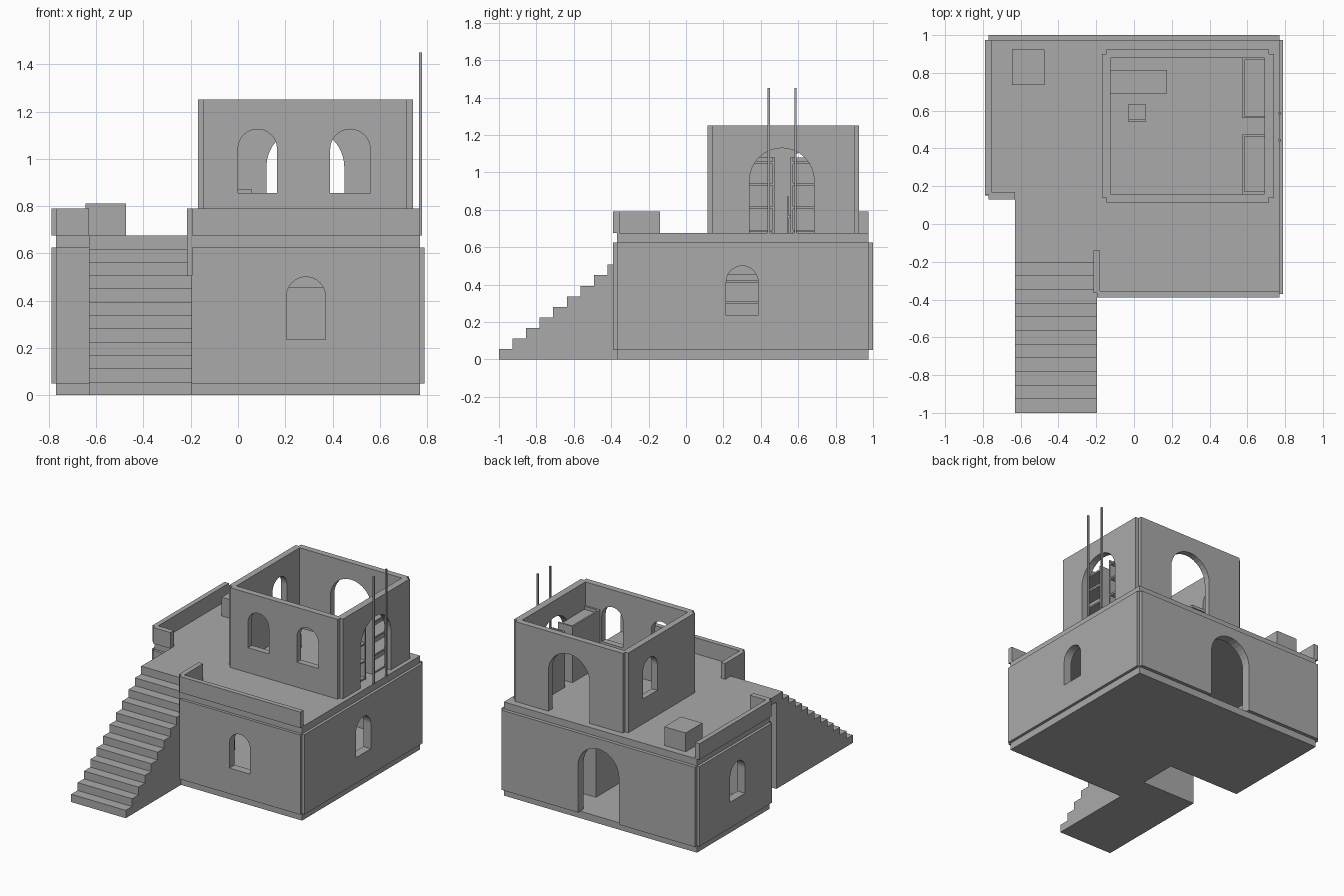
import bpy, bmesh, math

cube = bpy.data.objects.get("Cube")
if cube:
    bpy.data.objects.remove(cube, do_unlink=True)

GREY = (0.4, 0.4, 0.4, 1.0)
plaster = bpy.data.materials.new("plaster_grey")
plaster.use_nodes = True
plaster.diffuse_color = GREY
plaster.node_tree.nodes["Principled BSDF"].inputs["Base Color"].default_value = GREY


def prism(name, pts, d0, d1, axis):
    """Extrude a flat outline from d0 to d1 along an axis."""
    place = {"x": lambda a, b, d: (d, a, b),
             "y": lambda a, b, d: (a, d, b),
             "z": lambda a, b, d: (a, b, d)}[axis]
    bm = bmesh.new()
    low = [bm.verts.new(place(a, b, d0)) for a, b in pts]
    high = [bm.verts.new(place(a, b, d1)) for a, b in pts]
    bm.faces.new(low)
    bm.faces.new(high)
    for i in range(len(pts)):
        j = (i + 1) % len(pts)
        bm.faces.new((low[i], low[j], high[j], high[i]))
    bmesh.ops.recalc_face_normals(bm, faces=bm.faces)
    mesh = bpy.data.meshes.new(name)
    bm.to_mesh(mesh)
    bm.free()
    mesh.materials.append(plaster)
    obj = bpy.data.objects.new(name, mesh)
    bpy.context.collection.objects.link(obj)
    return obj


def rect(x0, x1, y0, y1):
    return [(x0, y0), (x1, y0), (x1, y1), (x0, y1)]


def box(name, x0, x1, y0, y1, z0, z1):
    return prism(name, rect(x0, x1, y0, y1), z0, z1, "z")


def arch(axis, a0, a1, z0, z1, d0, d1):
    """Round-topped cutter through a wall."""
    r = (a1 - a0) / 2
    mid = (a0 + a1) / 2
    pts = [(a0, z0), (a1, z0)]
    for i in range(17):
        t = math.pi * i / 16
        pts.append((mid + r * math.cos(t), z1 - r + r * math.sin(t)))
    cutter = prism("opening_cutter", pts, d0, d1, axis)
    cutter.hide_render = True
    return cutter


def carve(targets, cutters):
    """Cut the openings, then discard the cutters."""
    for obj in targets:
        for c in cutters:
            mod = obj.modifiers.new("opening", "BOOLEAN")
            mod.operation = "DIFFERENCE"
            mod.solver = "EXACT"
            mod.object = c
    bpy.context.view_layer.update()
    dg = bpy.context.evaluated_depsgraph_get()
    done = [(o, bpy.data.meshes.new_from_object(o.evaluated_get(dg))) for o in targets]
    for obj, mesh in done:
        obj.modifiers.clear()
        obj.data = mesh
    for c in cutters:
        bpy.data.objects.remove(c, do_unlink=True)


def bookcase(name, x0, x1, y0, y1, z0, z1, levels):
    t = 0.012
    box(name + "_back", x0, x0 + t, y0, y1, z0, z1)
    box(name + "_end_near", x0 + t, x1, y0, y0 + t, z0, z1)
    box(name + "_end_far", x0 + t, x1, y1 - t, y1, z0, z1)
    for z in levels:
        box(name + "_shelf", x0 + t, x1, y0 + t, y1 - t, z, z + t)


# Ground storey: floor, hollow walls, roof terrace
FLOOR, EAVE, ROOF, RAIL, TOP = 0.05, 0.625, 0.675, 0.79, 1.25
L, R, F, B = -0.77, 0.77, -0.37, 0.975
STAIR_L, STAIR_R, STAIR_END, NOTCH = -0.63, -0.195, -0.13, 0.15


def ell(g):
    """L-shaped plan, shrunk inwards by g."""
    return [(L + g, B - g), (R - g, B - g), (R - g, F + g),
            (STAIR_R + g, F + g), (STAIR_R + g, NOTCH + g), (L + g, NOTCH + g)]


prism("ground_floor", ell(0), 0, FLOOR, "z")
prism("roof_terrace", [(L, B), (R, B), (R, F), (STAIR_R, F), (STAIR_R, STAIR_END),
                       (STAIR_L, STAIR_END), (STAIR_L, NOTCH), (L, NOTCH)], EAVE, ROOF, "z")
walls = prism("lower_walls", ell(0), FLOOR, EAVE, "z")
room = prism("room_cutter", ell(0.04), 0, ROOF, "z")
P = 0.02
panels = [
    box("left_panel", L - P, L, NOTCH, B, FLOOR, EAVE),
    box("right_panel", R, R + P, F, B, FLOOR, EAVE),
    box("back_panel", L, R, B, B + P + 0.005, FLOOR, EAVE),
    box("front_panel", STAIR_R, R, F - P, F, FLOOR, EAVE),
    box("recess_panel", L, STAIR_R, NOTCH - P, NOTCH, FLOOR, EAVE),
]
carve([walls] + panels, [
    room,
    arch("y", 0.205, 0.37, 0.235, 0.5, -0.5, -0.25),
    arch("y", -0.165, 0.162, 0.03, 0.55, 0.85, 1.1),
    arch("x", 0.215, 0.385, 0.235, 0.5, 0.65, 0.9),
    arch("x", 0.455, 0.625, 0.235, 0.5, -0.9, -0.65),
])
bookcase("lower_bookcase", 0.2, 0.375, 0.0, 0.74, FLOOR, 0.455, (0.06, 0.18, 0.3, 0.41))

# Staircase as one stepped profile
STEPS = 12
run, rise = (STAIR_END + 1) / STEPS, ROOF / STEPS
profile = [(STAIR_END, 0), (-1, 0)]
for i in range(STEPS):
    profile += [(-1 + i * run, (i + 1) * rise), (-1 + (i + 1) * run, (i + 1) * rise)]
prism("staircase", profile, STAIR_L, STAIR_R, "x")

# Terrace parapets
box("front_parapet", STAIR_R, R, F - P, -0.355, ROOF, RAIL)
box("stair_parapet", -0.215, -0.18, -0.365, -0.14, 0.505, RAIL)
box("left_parapet", L - P, -0.755, 0.155, B, ROOF, RAIL)
box("left_parapet_return", L, STAIR_L, NOTCH - P, 0.17, ROOF, RAIL)
box("terrace_chest", -0.645, -0.475, 0.735, 0.925, ROOF, 0.81)

# Upper storey, open to the sky
x0, x1, y0, y1 = -0.145, 0.715, 0.14, 0.9
Q = 0.025
tower = [
    box("upper_walls", x0, x1, y0, y1, ROOF, TOP),
    box("upper_left_panel", x0 - Q, x0, y0, y1, ROOF, TOP),
    box("upper_right_panel", x1, x1 + Q, y0, y1, ROOF, TOP),
    box("upper_front_panel", x0, x1, y0 - Q, y0, ROOF, TOP),
    box("upper_back_panel", x0, x1, y1, y1 + Q, ROOF, TOP),
]
carve(tower, [
    box("upper_room_cutter", x0 + 0.02, x1 - 0.025, y0 + 0.02, y1 - 0.02, 0.6, 1.4),
    arch("y", 0.0, 0.165, 0.855, 1.125, 0.05, 0.25),
    arch("y", 0.39, 0.56, 0.855, 1.125, 0.05, 0.25),
    arch("y", 0.12, 0.45, 0.64, 1.13, 0.8, 1.0),
    arch("x", 0.34, 0.685, 0.64, 1.13, 0.63, 0.85),
    arch("x", 0.57, 0.735, 0.855, 1.125, -0.25, -0.05),
])

# Upper furniture
for name, a, b in (("near", 0.16, 0.475), ("far", 0.56, 0.88)):
    bookcase(name + "_bookcase", 0.573, 0.69, a, b, ROOF, 1.08, (0.68, 0.805, 0.93, 1.045))
box("table_top", -0.125, 0.175, 0.69, 0.815, 0.8, 0.82)
for x in (-0.12, 0.155):
    for y in (0.695, 0.795):
        box("table_leg", x, x + 0.015, y, y + 0.015, ROOF, 0.8)
box("chair_seat", -0.03, 0.06, 0.54, 0.635, 0.755, 0.77)
box("chair_back", -0.03, 0.06, 0.54, 0.552, 0.77, 0.87)
for x in (-0.03, 0.048):
    for y in (0.54, 0.623):
        box("chair_leg", x, x + 0.012, y, y + 0.012, ROOF, 0.755)

# Thin poles beside the side doorway
for y in (0.443, 0.585):
    box("pole", 0.766, 0.778, y - 0.006, y + 0.006, ROOF, 1.45)
